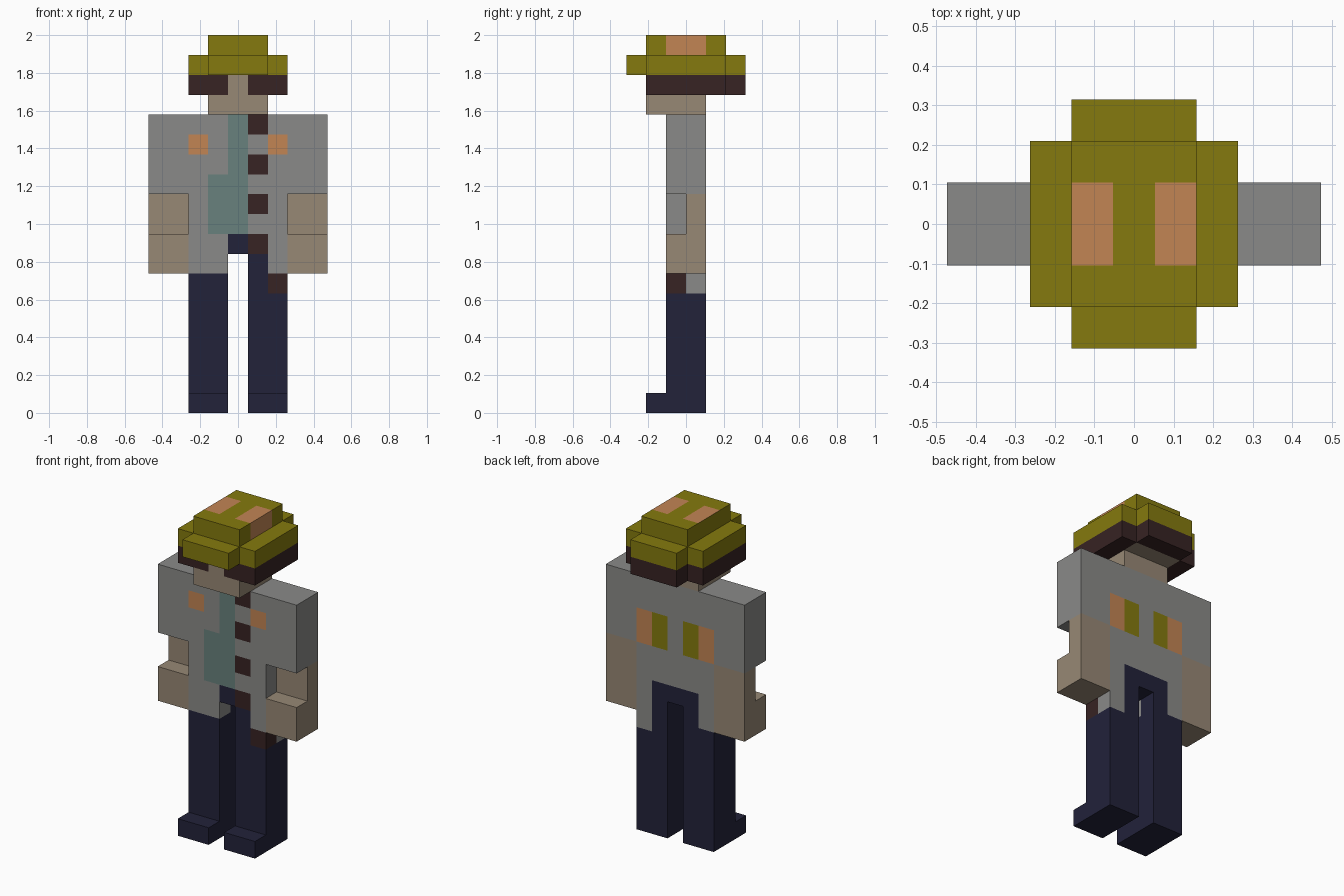
import bpy
import bmesh
from mathutils import Vector

cube = bpy.data.objects.get("Cube")
if cube:
    bpy.data.objects.remove(cube, do_unlink=True)

U = 2 / 19  # size of one block


def linear(c):
    c /= 255
    return c / 12.92 if c <= 0.04045 else ((c + 0.055) / 1.055) ** 2.4


def material(name, *rgb):
    m = bpy.data.materials.new(name)
    m.use_nodes = True
    col = [linear(c) for c in rgb] + [1]
    m.diffuse_color = col
    bsdf = m.node_tree.nodes["Principled BSDF"]
    bsdf.inputs["Base Color"].default_value = col
    bsdf.inputs["Roughness"].default_value = 0.9
    return m


MATS = {
    "grey": material("coat grey", 138, 138, 136),
    "skin": material("skin tan", 151, 136, 117),
    "navy": material("trouser navy", 34, 34, 58),
    "dark": material("dark brown", 55, 35, 35),
    "olive": material("hat olive", 133, 122, 14),
    "teal": material("shirt teal", 104, 129, 125),
    "orange": material("patch orange", 194, 133, 84),
}
KEYS = list(MATS)
DIRS = [Vector(d) for d in
        ((1, 0, 0), (-1, 0, 0), (0, 1, 0), (0, -1, 0), (0, 0, 1), (0, 0, -1))]


def blocks(name, boxes, rule):
    """Outer skin of joined block ranges; rule(i, j, k, normal) gives the colour.
    Block (i, j, k) is centred on x = i, y = j + 0.5, z = k + 0.5 units."""
    cells = {(i, j, k)
             for (x0, x1), (y0, y1), (z0, z1) in boxes
             for i in range(x0, x1 + 1)
             for j in range(y0, y1)
             for k in range(z0, z1)}
    bm = bmesh.new()
    for c in sorted(cells):
        centre = Vector((c[0], c[1] + 0.5, c[2] + 0.5))
        for n in DIRS:
            if tuple(int(a + b) for a, b in zip(c, n)) in cells:
                continue
            # Two half-edge directions spanning the face, n = a x b
            a = Vector((n.y, n.z, n.x)) / 2
            b = n.cross(a)
            mid = centre + n / 2
            corners = (mid - a - b, mid + a - b, mid + a + b, mid - a + b)
            f = bm.faces.new([bm.verts.new(p * U) for p in corners])
            f.material_index = KEYS.index(rule(*c, n))
    bmesh.ops.remove_doubles(bm, verts=bm.verts, dist=0.001)
    bmesh.ops.recalc_face_normals(bm, faces=bm.faces)
    me = bpy.data.meshes.new(name)
    bm.to_mesh(me)
    bm.free()
    for m in MATS.values():
        me.materials.append(m)
    ob = bpy.data.objects.new(name, me)
    bpy.context.collection.objects.link(ob)
    return ob


def clothes(i, j, k, n):
    """Coat, shirt, buttons and trousers, by block."""
    if j >= 0:  # back half
        if k in (11, 12) and i:
            return "orange" if abs(i) == 2 else "olive"
        hem = {-2: 7, 2: 6}.get(i, 9)
        return "grey" if k >= hem else "navy"
    if abs(i) == 2 and k == 13:
        return "orange"
    if (i == 0 and k >= 9) or (i == -1 and 9 <= k < 12):
        return "teal"
    if (i == 1 and k in (8, 10, 12, 14)) or (i == 2 and k == 6):
        return "dark"
    hem = {0: 9, 1: 8}.get(i, 7)
    return "grey" if k >= hem else "navy"


def hat_colour(i, j, k, n):
    patch = k == 18 and abs(i) == 1 and j in (-1, 0)
    return "orange" if patch and (n.z > 0 or n.x > 0) else "olive"


def face_colour(i, j, k, n):
    return "dark" if k == 16 and abs(i) == 1 and n.y < 0 else "skin"


# Torso
blocks("torso", [((-2, 2), (-1, 1), (8, 15))], clothes)

# Legs with feet, sleeves and hands
for side, s in (("left", 1), ("right", -1)):
    leg_x = (1, 2) if s > 0 else (-2, -1)
    arm_x = (3, 4) if s > 0 else (-4, -3)
    blocks(side + "_leg", [(leg_x, (-1, 1), (0, 8)),
                           (leg_x, (-2, -1), (0, 1))], clothes)
    blocks(side + "_arm", [(arm_x, (-1, 1), (11, 15)),
                           (arm_x, (0, 1), (9, 11)),
                           (arm_x, (-1, 1), (7, 9))],
           lambda i, j, k, n: "grey" if k >= 11 else "skin")

# Head with a narrower jaw and dark eyes
blocks("head", [((-1, 1), (-2, 1), (15, 16)),
                ((-1, 1), (-2, 2), (16, 17))], face_colour)

# Hair round the sides and back
blocks("hair", [((-2, -2), (-2, 2), (16, 17)),
                ((2, 2), (-2, 2), (16, 17)),
                ((-1, 1), (2, 3), (16, 17))],
       lambda i, j, k, n: "dark")

# Hat with a cross-shaped brim and a crown
blocks("hat", [((-2, 2), (-2, 2), (17, 18)),
               ((-1, 1), (-3, 3), (17, 18)),
               ((-1, 1), (-2, 2), (18, 19))], hat_colour)
